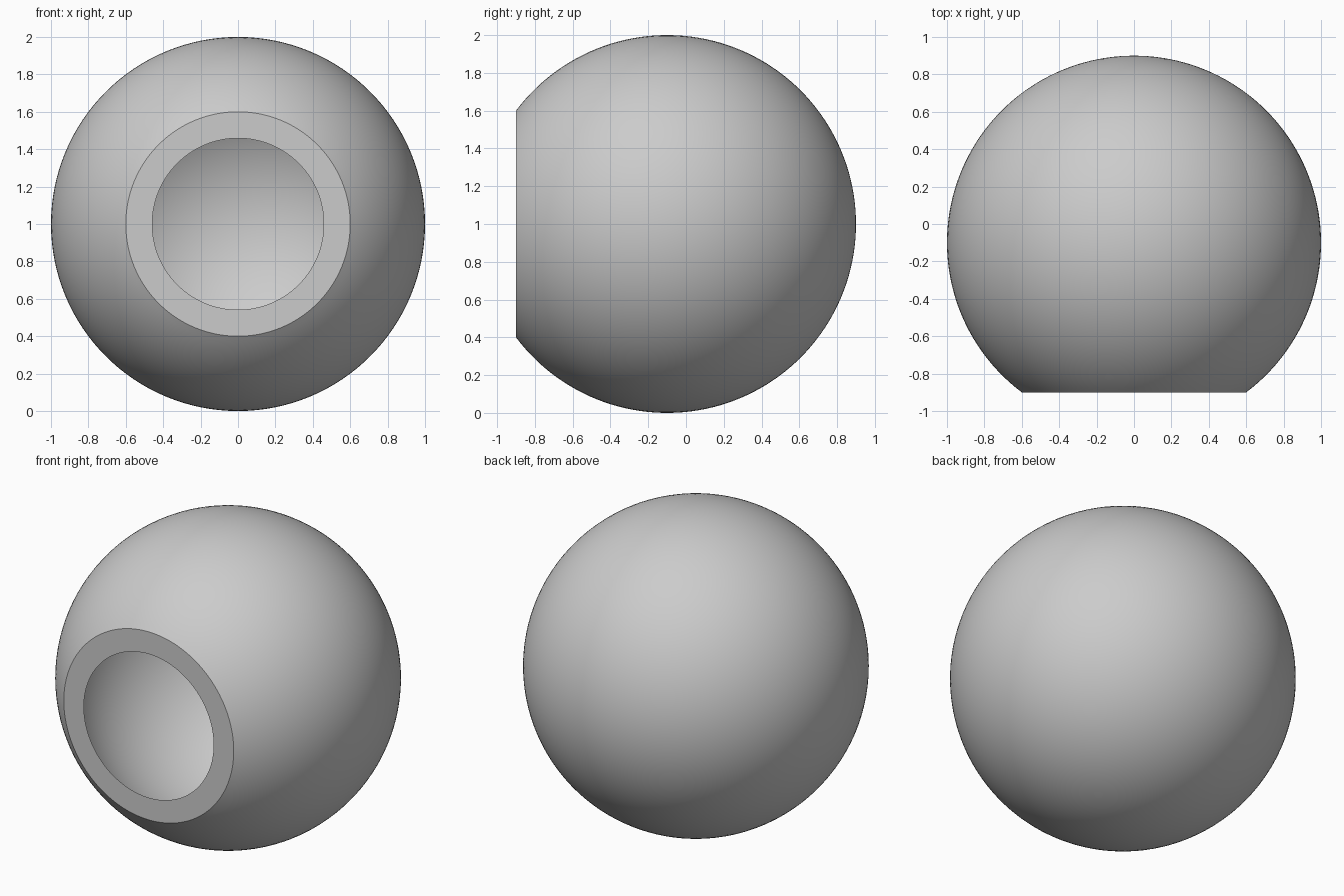
import bpy, bmesh
from math import sin, cos, pi, acos, radians
from mathutils import Vector

if "Cube" in bpy.data.objects:
    bpy.data.objects.remove(bpy.data.objects["Cube"])

CENTRE = Vector((0, -0.1, 1))
OUTER, INNER = 1.0, 0.922
CUT = 0.8            # distance from the centre to the flat front opening
STEPS, SIDES = 64, 128


def arc(radius):
    """Half-circle profile from the back pole to the front opening."""
    end = acos(-CUT / radius)
    return [CENTRE + Vector((radius * sin(end * i / STEPS), radius * cos(end * i / STEPS), 0))
            for i in range(STEPS + 1)]


# Closed wall profile: outer skin, flat rim, inner skin
profile = arc(OUTER) + arc(INNER)[::-1]

bm = bmesh.new()
verts = [bm.verts.new(p) for p in profile]
edges = [bm.edges.new(pair) for pair in zip(verts, verts[1:])]
bmesh.ops.spin(bm, geom=verts + edges, cent=CENTRE, axis=(0, 1, 0),
               angle=2 * pi, steps=SIDES, use_duplicate=False)
bmesh.ops.remove_doubles(bm, verts=bm.verts, dist=1e-4)
bmesh.ops.recalc_face_normals(bm, faces=bm.faces)

# The inner skin must face the hollow, the outer skin away from it
outer = max(bm.faces, key=lambda f: (f.calc_center_median() - CENTRE).length)
if outer.normal.dot(outer.calc_center_median() - CENTRE) < 0:
    bmesh.ops.reverse_faces(bm, faces=bm.faces)

mesh = bpy.data.meshes.new("hollow_sphere_shell")
bm.to_mesh(mesh)
bm.free()
shell = bpy.data.objects.new("hollow_sphere_shell", mesh)
bpy.context.collection.objects.link(shell)

# Smooth skins with crisp rim edges
bpy.context.view_layer.objects.active = shell
shell.select_set(True)
bpy.ops.object.shade_smooth_by_angle(angle=radians(30))
